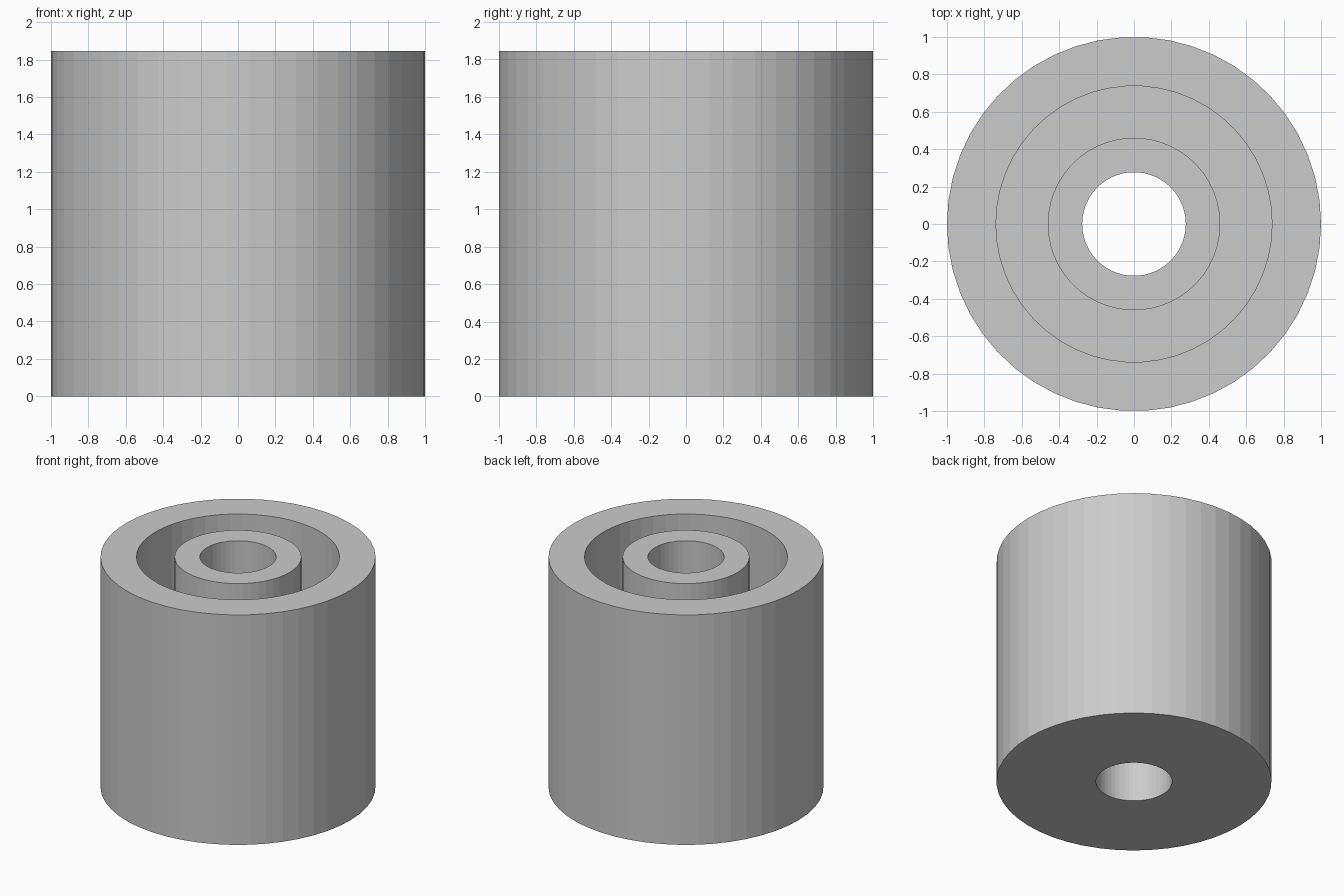
import bpy, bmesh
from math import tau, cos, sin

cube = bpy.data.objects.get("Cube")
if cube:
    bpy.data.objects.remove(cube, do_unlink=True)

SIDES = 50
HEIGHT = 1.845
FLOOR = 0.28
OUTER, GROOVE_OUTER, GROOVE_INNER, BORE = 1.0, 0.738, 0.461, 0.277

# Plain grey material
grey = bpy.data.materials.new("plain_grey")
grey.use_nodes = True
colour = (0.6, 0.6, 0.6, 1)
grey.diffuse_color = colour
grey.node_tree.nodes["Principled BSDF"].inputs["Base Color"].default_value = colour


def lathe(name, profile):
    """Revolve a closed (radius, height) profile around z with flat facets."""
    bm = bmesh.new()
    rings = [[bm.verts.new((r * cos(tau * i / SIDES), r * sin(tau * i / SIDES), z))
              for i in range(SIDES)] for r, z in profile]
    for k, lower in enumerate(rings):
        upper = rings[(k + 1) % len(rings)]
        for i in range(SIDES):
            j = (i + 1) % SIDES
            bm.faces.new((lower[i], lower[j], upper[j], upper[i]))
    bmesh.ops.recalc_face_normals(bm, faces=bm.faces)
    mesh = bpy.data.meshes.new(name)
    bm.to_mesh(mesh)
    bm.free()
    mesh.materials.append(grey)
    obj = bpy.data.objects.new(name, mesh)
    bpy.context.collection.objects.link(obj)
    return obj


# Outer wall, groove floor and central tube as one solid section
lathe("grooved_bushing", [
    (BORE, 0), (OUTER, 0), (OUTER, HEIGHT), (GROOVE_OUTER, HEIGHT),
    (GROOVE_OUTER, FLOOR), (GROOVE_INNER, FLOOR),
    (GROOVE_INNER, HEIGHT), (BORE, HEIGHT),
])
